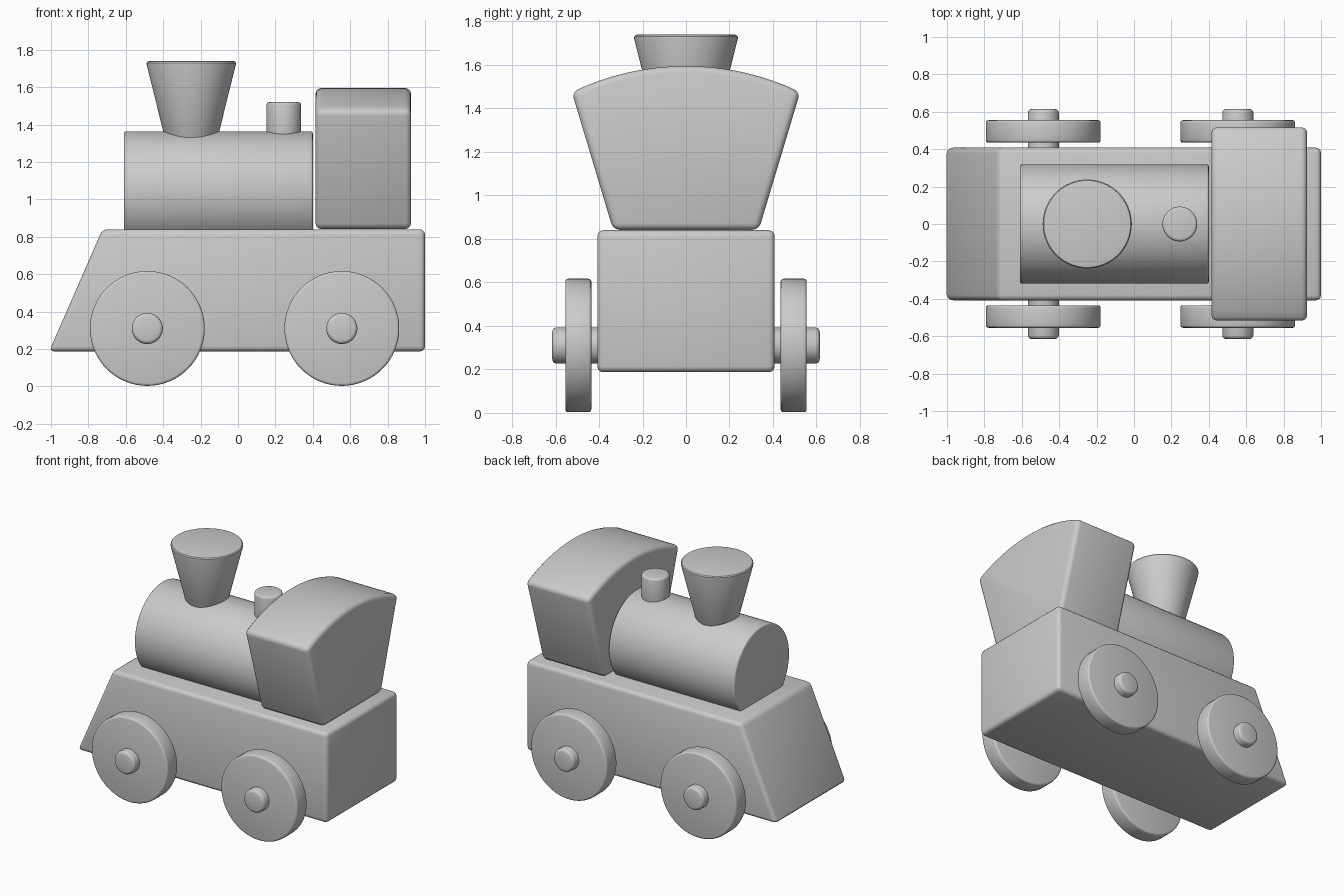
import bpy
import math
from mathutils import Matrix

cube = bpy.data.objects.get("Cube")
if cube:
    bpy.data.objects.remove(cube, do_unlink=True)

# One plain grey for the whole toy
GREY = (0.6, 0.6, 0.6, 1)
grey = bpy.data.materials.new("plain_grey")
grey.use_nodes = True
grey.diffuse_color = GREY
grey.node_tree.nodes["Principled BSDF"].inputs["Base Color"].default_value = GREY


def finish(obj, name, bevel, segments=3):
    """Name, colour, round the edges and smooth."""
    obj.name = obj.data.name = name
    obj.data.materials.append(grey)
    mod = obj.modifiers.new("rounded_edges", "BEVEL")
    mod.width = bevel
    mod.segments = segments
    mod.limit_method = "ANGLE"
    mod.angle_limit = math.radians(30)
    bpy.ops.object.select_all(action="DESELECT")
    obj.select_set(True)
    bpy.context.view_layer.objects.active = obj
    bpy.ops.object.modifier_apply(modifier=mod.name)
    bpy.ops.object.shade_smooth_by_angle(angle=math.radians(35))
    return obj


def prism(name, outline, axis, start, end, bevel):
    """Extrude an outline along x (points are y, z) or y (points are x, z)."""
    def place(p, t):
        return (t, p[0], p[1]) if axis == "x" else (p[0], t, p[1])
    n = len(outline)
    verts = [place(p, t) for t in (start, end) for p in outline]
    faces = [tuple(reversed(range(n))), tuple(range(n, 2 * n))]
    faces += [(i, (i + 1) % n, n + (i + 1) % n, n + i) for i in range(n)]
    mesh = bpy.data.meshes.new(name)
    mesh.from_pydata(verts, [], faces)
    if axis == "y":
        mesh.flip_normals()
    obj = bpy.data.objects.new(name, mesh)
    bpy.context.collection.objects.link(obj)
    return finish(obj, name, bevel)


def round_part(name, axis, center, r1, r2, length, bevel):
    """Cylinder or cone along an axis, baked into its mesh."""
    bpy.ops.mesh.primitive_cone_add(vertices=64, radius1=r1, radius2=r2, depth=length)
    obj = bpy.context.object
    turn = {"x": Matrix.Rotation(math.pi / 2, 4, "Y"),
            "y": Matrix.Rotation(math.pi / 2, 4, "X"),
            "z": Matrix.Identity(4)}[axis]
    obj.data.transform(Matrix.Translation(center) @ turn)
    return finish(obj, name, bevel)


# Chassis with a sloped nose
prism("chassis", [(-1.01, 0.187), (1, 0.187), (1, 0.84), (-0.725, 0.84)],
      "y", -0.408, 0.408, 0.028)

# Cab: flared sides under an arched roof
half, eave, crown = 0.525, 1.475, 1.595
rise = crown - eave
radius = (half ** 2 + rise ** 2) / (2 * rise)
sweep = math.asin(half / radius)
STEPS = 16
roof = []
for i in range(STEPS + 1):
    a = sweep * (1 - 2 * i / STEPS)
    roof.append((radius * math.sin(a), crown - radius + radius * math.cos(a)))
prism("cab", [(-0.335, 0.842), (0.335, 0.842)] + roof, "x", 0.415, 0.925, 0.03)

# Boiler, chimney and steam dome
round_part("boiler", "x", (-0.105, 0, 1.045), 0.319, 0.319, 1.01, 0.012)
round_part("chimney", "z", (-0.25, 0, 1.52), 0.134, 0.243, 0.44, 0.02)
round_part("steam_dome", "z", (0.245, 0, 1.41), 0.093, 0.093, 0.22, 0.016)

# Axles and wheels
for place, x in (("front", -0.485), ("rear", 0.555)):
    round_part(place + "_axle", "y", (x, 0, 0.31), 0.083, 0.083, 1.23, 0.02)
    for side, s in (("left", 1), ("right", -1)):
        round_part(f"{place}_{side}_wheel", "y", (x, s * 0.495, 0.31),
                   0.307, 0.307, 0.12, 0.014)
